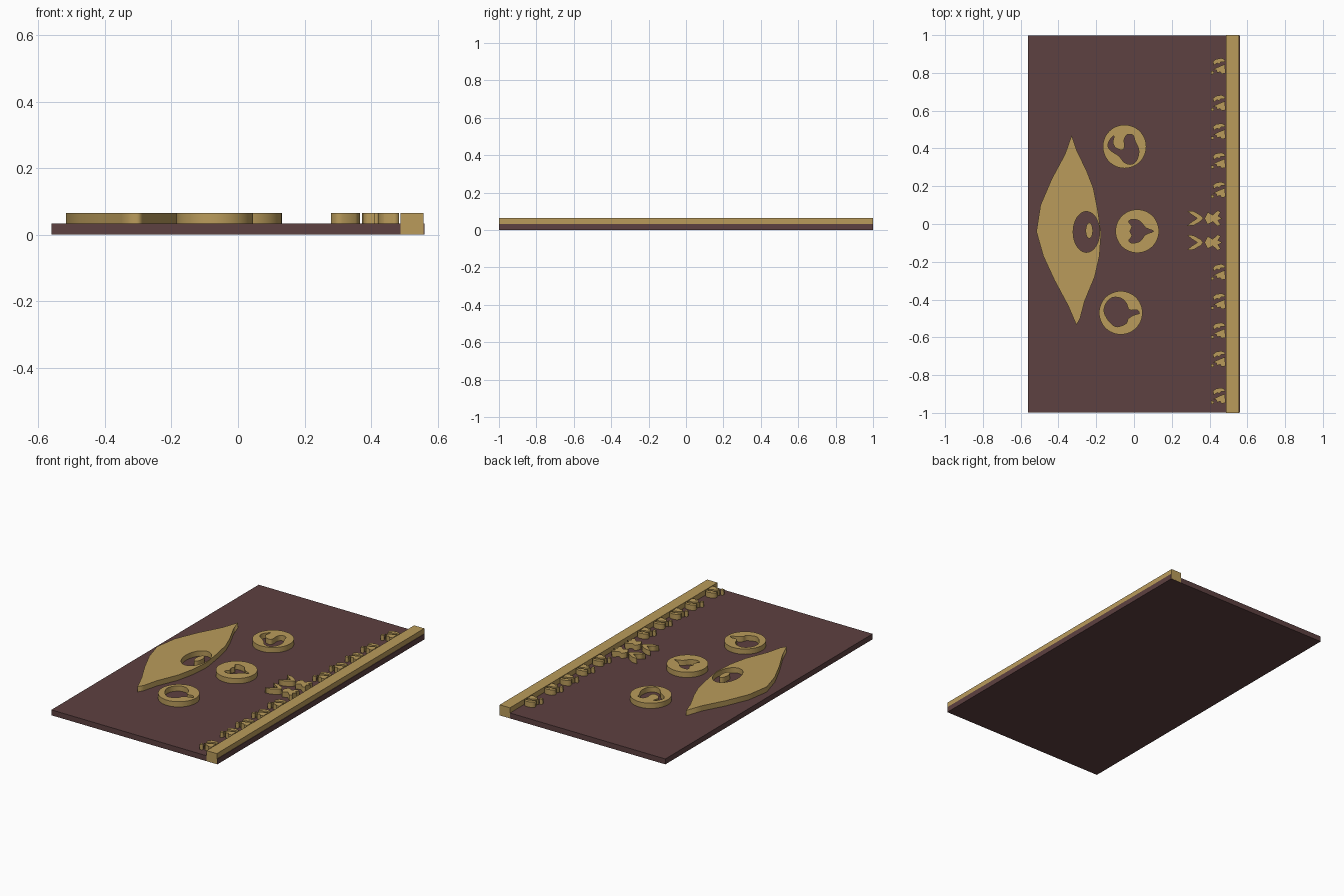
import bpy
from math import sin, cos, tau
from mathutils import Vector


def material(name, rgb):
    m = bpy.data.materials.new(name)
    m.diffuse_color = (*rgb, 1)
    return m


BROWN = material("dark_brown", (0.11, 0.052, 0.052))
GOLD = material("gold", (0.49, 0.33, 0.105))
TOP = 0.065


def box(name, lo, hi, mat):
    lo, hi = Vector(lo), Vector(hi)
    bpy.ops.mesh.primitive_cube_add(size=1, location=(lo + hi) / 2)
    o = bpy.context.object
    o.name = name
    o.scale = hi - lo
    bpy.ops.object.transform_apply(location=False, rotation=False, scale=True)
    o.data.materials.append(mat)


def ellipse(x, y, rx, ry, n=40):
    return [(x + rx * cos(tau * i / n), y + ry * sin(tau * i / n)) for i in range(n)]


def rounded(points, steps=4):
    """Closed Catmull-Rom loop through the points."""
    p = [Vector(q) for q in points]
    out = []
    for i in range(len(p)):
        a, b, c, d = (p[(i + k) % len(p)] for k in (-1, 0, 1, 2))
        for s in range(steps):
            t = s / steps
            out.append(0.5 * (2 * b + (c - a) * t + (2 * a - 5 * b + 4 * c - d) * t * t
                              + (3 * b - a - 3 * c + d) * t ** 3))
    return out


def plate(name, loops, at=(0, 0)):
    """Raised gold relief: nested loops become holes and islands."""
    c = bpy.data.curves.new(name, 'CURVE')
    c.dimensions = '2D'
    c.fill_mode = 'BOTH'
    bottom = 0.025
    c.extrude = (TOP - bottom) / 2
    for loop in loops:
        s = c.splines.new('POLY')
        s.points.add(len(loop) - 1)
        for pt, q in zip(s.points, loop):
            pt.co = (q[0], q[1], 0, 1)
        s.use_cyclic_u = True
    c.materials.append(GOLD)
    o = bpy.data.objects.new(name, c)
    o.location = (*at, (TOP + bottom) / 2)
    bpy.context.collection.objects.link(o)
    bpy.ops.object.select_all(action='DESELECT')
    o.select_set(True)
    bpy.context.view_layer.objects.active = o
    bpy.ops.object.convert(target='MESH')


# Board and raised edge strip
box("base_board", (-0.56, -0.999, 0), (0.56, 0.999, 0.033), BROWN)
box("edge_strip", (0.488, -1, 0.001), (0.557, 1, TOP), GOLD)

# Eye with open iris and raised pupil
eye = [(-0.33, 0.47), (-0.303, 0.39), (-0.25, 0.28), (-0.215, 0.19), (-0.193, 0.08),
       (-0.174, -0.05), (-0.183, -0.17), (-0.208, -0.28), (-0.262, -0.41), (-0.285, -0.5),
       (-0.305, -0.535), (-0.35, -0.43), (-0.42, -0.30), (-0.48, -0.17), (-0.517, -0.04),
       (-0.495, 0.10), (-0.435, 0.24), (-0.365, 0.37)]
plate("eye", [eye, ellipse(-0.252, -0.042, 0.07, 0.108)])
plate("pupil", [ellipse(-0.237, -0.035, 0.019, 0.042, 24)])

# Three round medallions with cut-out shapes
arm = [(-0.072, 0.043), (-0.055, 0.055), (-0.062, 0.02), (-0.045, -0.008), (-0.012, -0.018),
       (0.0, 0.0), (-0.002, 0.035), (0.012, 0.062), (0.045, 0.06), (0.055, 0.03),
       (0.075, -0.015), (0.068, -0.065), (0.04, -0.093), (0.0, -0.085), (-0.03, -0.05),
       (-0.075, -0.02), (-0.088, 0.01)]
heart = [(-0.038, 0), (-0.028, 0.025), (-0.045, 0.05), (-0.025, 0.063), (0.015, 0.053),
         (0.045, 0.018), (0.086, 0.0), (0.045, -0.018), (0.015, -0.053), (-0.025, -0.063),
         (-0.045, -0.05), (-0.028, -0.025)]
bird = [(-0.088, 0.005), (-0.078, 0.05), (-0.045, 0.08), (0.0, 0.078), (0.03, 0.05),
        (0.045, 0.015), (0.085, 0.015), (0.098, -0.003), (0.075, -0.01), (0.04, -0.03),
        (0.03, -0.055), (0.0, -0.07), (-0.03, -0.072), (-0.065, -0.042)]
for name, shape, at in (("upper_medallion", arm, (-0.05, 0.41)),
                        ("middle_medallion", heart, (0.017, -0.038)),
                        ("lower_medallion", bird, (-0.07, -0.47))):
    plate(name, [ellipse(0, 0, 0.115, 0.115, 48), rounded(shape, 3)], at)

# Row of small ornaments beside the strip: an arched cap, a wedge and a stud
cap = [(-0.03, 0.0), (-0.034, 0.02), (-0.018, 0.033), (0.01, 0.038), (0.03, 0.03),
       (0.03, 0.018), (0.008, 0.018), (0.0, 0.006), (-0.012, 0.012)]
wedge = [(-0.034, -0.022), (0.0, -0.006), (0.03, 0.006), (0.032, -0.042), (0.012, -0.046),
         (0.004, -0.034), (-0.012, -0.04), (-0.016, -0.026)]
stud = [(-0.044, -0.03), (-0.044, -0.048), (-0.028, -0.046), (-0.028, -0.032)]
for i, y in enumerate((0.84, 0.645, 0.495, 0.34, 0.185, -0.25, -0.405, -0.56, -0.71, -0.905)):
    plate(f"small_ornament_{i + 1}", [cap, wedge, stud], (0.452, y))

# Pair of central ornaments: forked tail and bow, mirrored about their own axis
tail = [(-0.072, 0), (-0.075, 0.02), (-0.095, 0.04), (-0.06, 0.038), (-0.022, 0.014),
        (-0.008, 0.0)]
tail = [(-0.095, 0.04), (-0.06, 0.038), (-0.022, 0.016), (-0.008, 0.0)]
tail_in = [(-0.04, 0.0), (-0.068, 0.018)]
bow = [(0.0, 0.004), (0.015, 0.033), (0.042, 0.018), (0.068, 0.042), (0.084, 0.033),
       (0.07, 0.012), (0.092, 0.0)]


def mirrored(half):
    return half + [(x, -y) for x, y in reversed(half) if abs(y) > 1e-4]


for i, y in enumerate((0.03, -0.098)):
    fork = tail + [(x, -v) for x, v in reversed(tail[:-1])]
    fork += [(x, -v) for x, v in reversed(tail_in)][:1] + [tail_in[0], tail_in[1]]
    plate(f"central_fork_{i + 1}", [fork], (0.375, y))
    plate(f"central_bow_{i + 1}", [mirrored(bow)], (0.375, y))
    plate(f"central_bead_{i + 1}", [ellipse(0.0, 0.0, 0.003, 0.003, 8)], (0.375, y))
